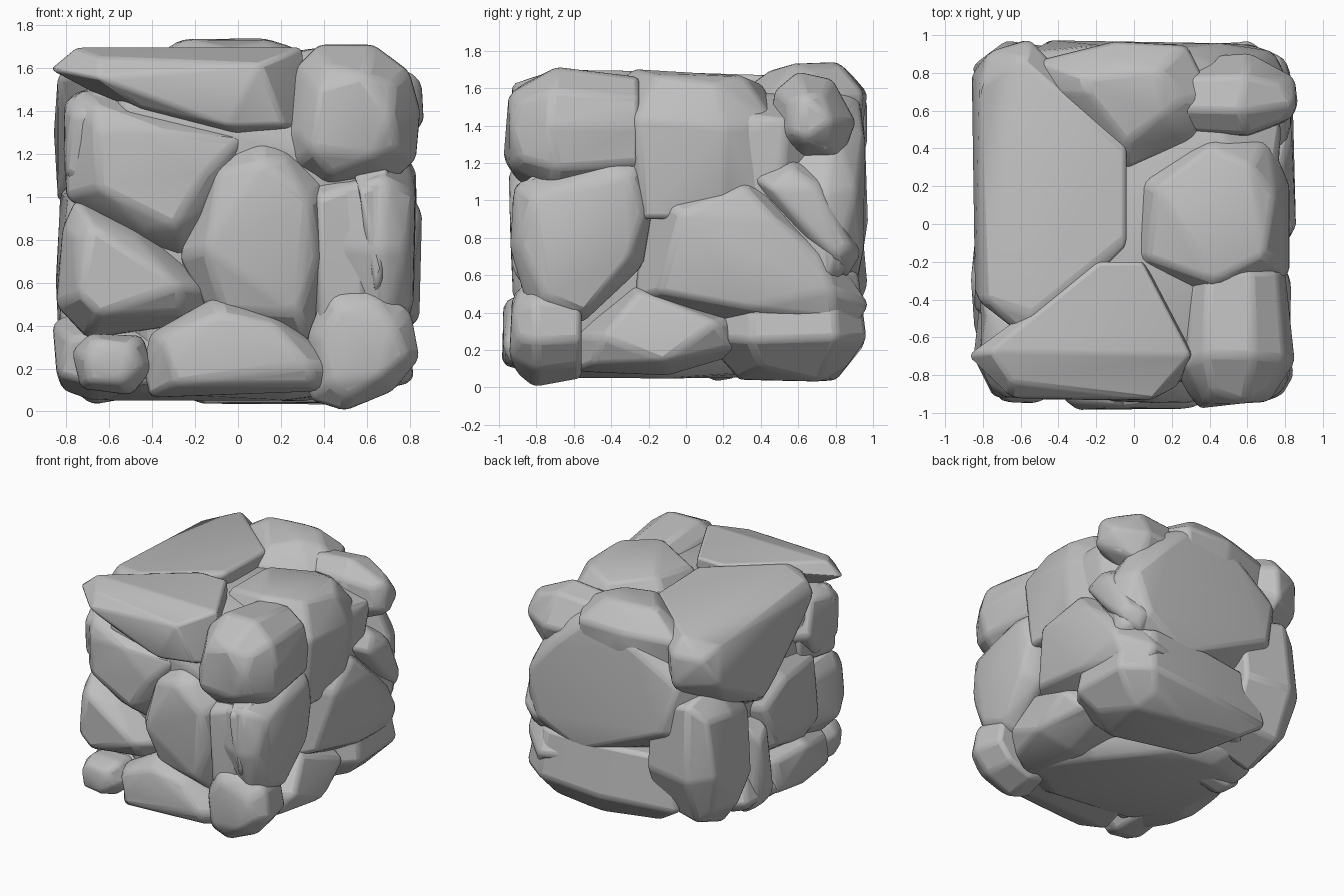
import bpy, bmesh, math, random
from mathutils import Vector

random.seed(4)
if "Cube" in bpy.data.objects:
    bpy.data.objects.remove(bpy.data.objects["Cube"], do_unlink=True)

grey = bpy.data.materials.new("stone_grey")
grey.use_nodes = True
colour = (0.52, 0.52, 0.52, 1)
grey.diffuse_color = colour
shader = grey.node_tree.nodes["Principled BSDF"]
shader.inputs["Base Color"].default_value = colour
shader.inputs["Roughness"].default_value = 0.9


def place(axis, u, v, depth):
    """Turn an outline point and a depth along one axis into a position."""
    if axis == "x":
        return Vector((depth, u, v))
    if axis == "y":
        return Vector((u, depth, v))
    return Vector((u, v, depth))


def stone(name, axis, near, far, outline, crown=0.66, tail=0.88, drift=(0, 0), bevel=0.028):
    """Chiselled boulder: an outline with a domed outer side and a tapered inner side."""
    bm = bmesh.new()
    count = len(outline)
    cu = sum(p[0] for p in outline) / count
    cv = sum(p[1] for p in outline) / count
    thick = far - near

    def ring(points, scale, depth, wobble=0.0, shift=(0, 0)):
        for u, v in points:
            sunk = depth + random.uniform(0, wobble) * thick
            bm.verts.new(place(axis, cu + (u - cu) * scale + shift[0],
                               cv + (v - cv) * scale + shift[1], sunk))

    ring(outline[::2], crown, near, 0.06)
    ring(outline[1::2], crown + 0.16, near + thick * 0.1, 0.05)
    ring(outline, 1.04, near + thick * 0.32, 0.08)
    ring(outline, tail, far, shift=drift)
    hull = bmesh.ops.convex_hull(bm, input=bm.verts[:])
    spare = set(hull["geom_interior"]) | set(hull["geom_unused"])
    spare = [g for g in spare if isinstance(g, bmesh.types.BMVert)]
    bmesh.ops.delete(bm, geom=spare, context="VERTS")
    # Merge nearly level triangles into broad chiselled faces
    bmesh.ops.dissolve_limit(bm, angle_limit=math.radians(7), verts=bm.verts[:], edges=bm.edges[:])
    bmesh.ops.recalc_face_normals(bm, faces=bm.faces[:])
    mesh = bpy.data.meshes.new(name)
    bm.to_mesh(mesh)
    bm.free()
    mesh.materials.append(grey)
    obj = bpy.data.objects.new(name, mesh)
    bpy.context.collection.objects.link(obj)
    mod = obj.modifiers.new("worn_edges", "BEVEL")
    mod.width = bevel
    mod.segments = 2
    mod.limit_method = "ANGLE"
    mod.angle_limit = math.radians(14)
    bpy.ops.object.select_all(action="DESELECT")
    obj.select_set(True)
    bpy.context.view_layer.objects.active = obj
    bpy.ops.object.shade_smooth_by_angle(angle=math.radians(25))


# Hidden filling between the boulders
stone("inner_core", "z", 1.6, 0.16,
      [(-.7, -.45), (-.5, -.78), (.66, -.8), (.72, .5), (.5, .77), (-.5, .8), (-.7, .6)],
      crown=0.92, tail=0.85)

# Front boulders
stone("front_upper_right_boulder", "y", -.98, -.25,
      [(.28, 1.6), (.38, 1.7), (.63, 1.7), (.79, 1.58), (.84, 1.4),
       (.82, 1.18), (.7, 1.07), (.4, 1.02), (.22, 1.12), (.2, 1.28)], crown=0.6)
stone("front_top_bar", "y", -.95, -.2,
      [(-.86, 1.59), (-.74, 1.69), (.28, 1.69), (.32, 1.3), (.05, 1.25), (-.5, 1.4)],
      tail=0.22, drift=(.17, .16))
stone("front_upper_left_boulder", "y", -.92, -.35,
      [(-.8, 1.4), (-.72, 1.49), (-.4, 1.42), (.1, 1.3), (-.04, 1.1),
       (-.12, .87), (-.25, .73), (-.45, .78), (-.79, 1.0)])
stone("front_middle_boulder", "y", -.95, -.4,
      [(.1, 1.28), (.24, 1.22), (.41, 1.04), (.41, .7), (.34, .3),
       (-.1, .42), (-.26, .72), (-.12, 1.15)], crown=0.72)
stone("front_left_boulder", "y", -.93, -.3,
      [(-.84, .5), (-.81, .85), (-.75, .98), (-.45, .85), (-.12, .56), (-.2, .42), (-.7, .35)])
stone("front_bottom_bar", "y", -1.0, -.5,
      [(-.43, .2), (-.4, .36), (-.1, .53), (.2, .43), (.48, .2), (.4, .1), (-.4, .07)], crown=0.72)
stone("front_bottom_left_cobble", "y", -.97, -.5,
      [(-.77, .28), (-.69, .36), (-.45, .35), (-.4, .2), (-.5, .08), (-.73, .11)])
stone("front_bottom_right_boulder", "y", -.95, -.56,
      [(.34, .06), (.5, .01), (.72, .1), (.84, .25), (.8, .46), (.65, .57), (.42, .58), (.33, .35)])
stone("front_right_filler", "y", -.9, -.5,
      [(.34, 1.06), (.56, 1.08), (.62, .8), (.6, .4), (.36, .35)], crown=0.8)
stone("front_sliver", "y", -.94, -.6,
      [(.54, 1.12), (.7, 1.12), (.69, .55), (.64, .52), (.57, .85)], bevel=0.015)

# Right boulders
stone("right_front_boulder", "x", .84, .4,
      [(-.91, 1.08), (-.4, 1.23), (-.22, 1.23), (-.19, .95), (-.24, .65),
       (-.55, .36), (-.82, .38), (-.93, .75)], crown=0.75, tail=0.8)
stone("right_middle_boulder", "x", .87, .2,
      [(-.22, 1.05), (.3, 1.14), (.5, 1.0), (.78, .72), (.96, .45),
       (.87, .3), (.3, .31), (-.25, .48)], crown=0.68)
stone("right_bottom_bar", "x", .82, 0,
      [(-.6, .28), (-.27, .57), (.32, .39), (.34, .2), (-.1, .07), (-.58, .09)], tail=0.7)
stone("right_back_wedge", "x", .85, .4,
      [(.34, 1.13), (.55, 1.22), (.73, 1.14), (.93, .72), (.85, .59), (.63, .78)])
stone("right_back_knob", "x", .87, .1,
      [(.45, 1.32), (.48, 1.58), (.6, 1.68), (.78, 1.64), (.9, 1.42), (.82, 1.21), (.6, 1.21)], crown=0.5)

# Top boulders
stone("top_right_slab", "z", 1.71, .9,
      [(-.05, .28), (.4, .5), (.7, .46), (.81, .2), (.81, -.25), (.6, -.4), (.4, -.46), (-.02, -.22)],
      crown=0.66, tail=0.94)
stone("top_back_boulder", "z", 1.76, 1.25,
      [(-.5, .86), (-.1, .96), (.27, .94), (.42, .65), (.3, .45), (-.05, .3), (-.47, .7)],
      crown=0.5)

# Left boulders, the upper slab reaching over the top
stone("left_upper_slab", "x", -.86, -.04,
      [(-.6, 1.61), (-.15, 1.15), (.2, .86), (.6, 1.02), (.95, 1.28),
       (.95, 1.52), (.85, 1.64), (-.45, 1.68)], crown=0.78, tail=0.36, drift=(-.1, .22))
stone("left_middle_boulder", "x", -.85, -.3,
      [(-.58, .5), (-.54, 1.08), (0, 1.17), (.2, .85), (.1, .42), (-.4, .35)])
stone("left_front_boulder", "x", -.83, -.4,
      [(-.8, 1.05), (-.83, 1.4), (-.7, 1.5), (-.45, 1.5), (-.3, 1.2), (-.5, 1.0)], crown=0.75)
stone("left_bottom_bar", "x", -.87, -.3,
      [(-.73, .12), (-.7, .36), (-.3, .5), (.1, .42), (.15, .1), (-.3, .06)])
stone("left_wedge", "x", -.84, -.4,
      [(.04, .12), (.1, .77), (.3, .77), (.27, .06), (.15, .04)])
stone("back_left_corner_boulder", "x", -.86, -.3,
      [(.25, .35), (.3, 1.0), (.6, 1.19), (.91, 1.1), (.96, .55), (.81, .19), (.5, .08)])

# Back boulders
stone("back_main_boulder", "y", .98, .4,
      [(-.64, .8), (-.62, 1.25), (-.3, 1.58), (.2, 1.65), (.58, 1.42), (.79, 1.05), (.79, .6), (.3, .48)],
      crown=0.76)
stone("back_bottom_block", "z", .03, .62,
      [(-.45, .4), (-.5, .85), (.1, .94), (.6, .95), (.8, .8), (.81, .35), (.6, .1), (.1, .22)],
      crown=0.62, tail=0.92)

# Underside
stone("bottom_slab", "z", .04, .4,
      [(-.8, -.3), (-.5, -.66), (.35, -.82), (.6, -.5), (.5, -.05), (-.05, .4), (-.5, .6), (-.78, .35)],
      crown=0.74)
